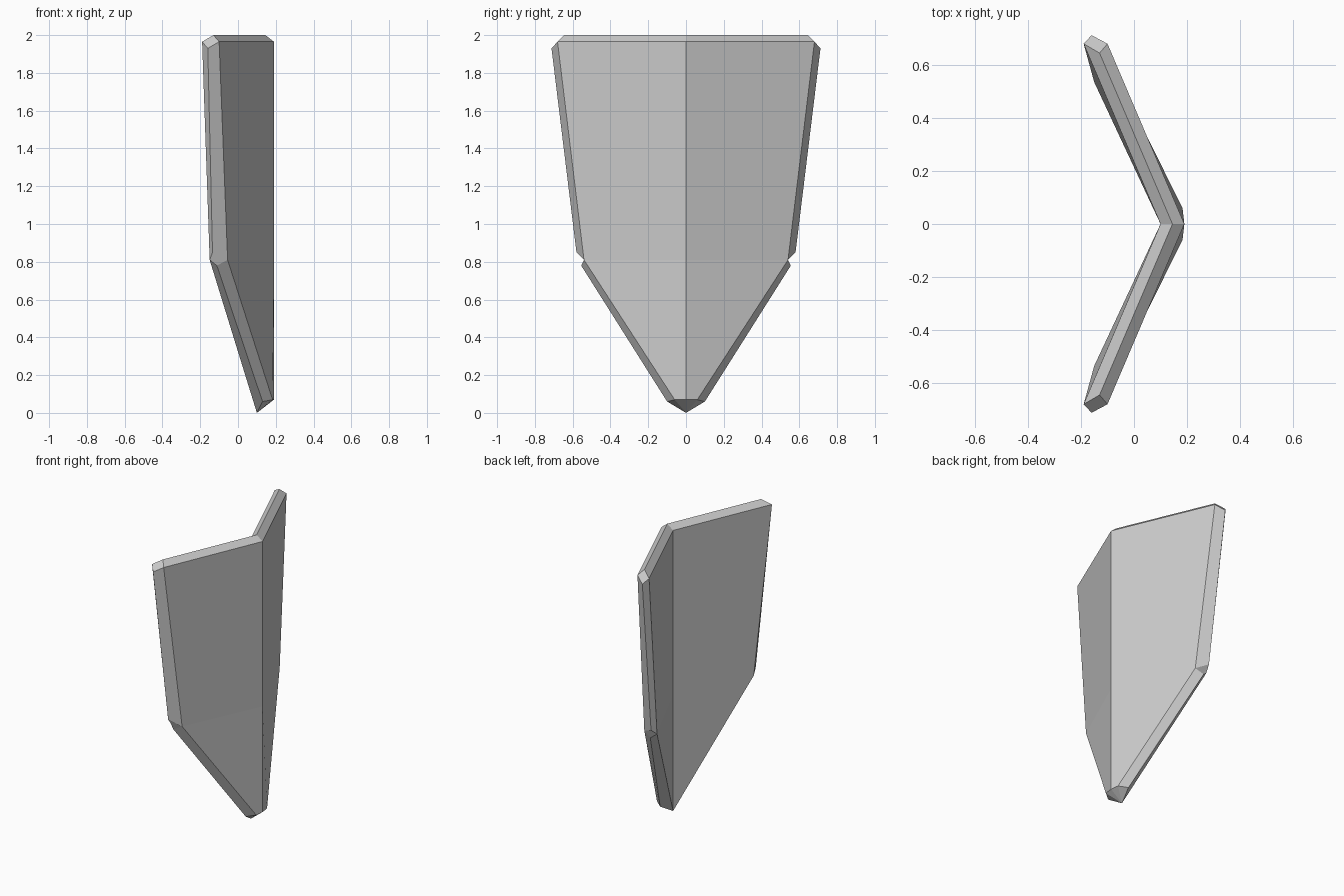
import bpy, bmesh

if "Cube" in bpy.data.objects:
    bpy.data.objects.remove(bpy.data.objects["Cube"])

# Key points of one half: outer face, inner face and the raised rim ridge
P = {
    "out_top": (0.19, 0, 1.965), "out_corner": (-0.10, 0.68, 1.965),
    "out_fold": (0.19, 0, 0.81), "out_waist": (-0.055, 0.54, 0.81),
    "out_toe": (0.183, 0.06, 0.07), "out_tip": (0.19, 0, 0.07),
    "in_top": (0.10, 0, 1.965), "in_corner": (-0.19, 0.68, 1.965),
    "in_fold": (0.10, 0, 0.81), "in_waist": (-0.15, 0.535, 0.81),
    "in_tip": (0.10, 0, 0),
    "rim_top": (0.145, 0, 2), "rim_corner": (-0.13, 0.645, 2),
    "rim_side": (-0.16, 0.712, 1.93), "rim_waist": (-0.135, 0.58, 0.85),
    "rim_lower": (-0.112, 0.555, 0.78), "rim_toe": (0.13, 0.10, 0.06),
}

FACES = [
    # outer and inner plates
    "out_top out_corner out_waist out_fold", "out_fold out_waist out_toe out_tip",
    "in_top in_fold in_waist in_corner", "in_fold in_tip in_waist",
    # top rim
    "out_top rim_top rim_corner out_corner", "rim_top in_top in_corner rim_corner",
    # bevelled top corner and side rim
    "out_corner rim_corner in_corner rim_side",
    "out_corner rim_side rim_waist out_waist", "in_corner in_waist rim_waist rim_side",
    # bevelled waist corner and lower rim
    "out_waist rim_waist in_waist rim_lower",
    "out_waist rim_lower rim_toe out_toe", "in_waist in_tip rim_toe rim_lower",
    # bottom tip
    "out_tip out_toe in_tip", "out_toe rim_toe in_tip",
]

# Folded shield plate, both halves welded along the fold
bm = bmesh.new()
for side in (1, -1):
    v = {k: bm.verts.new((x, y * side, z)) for k, (x, y, z) in P.items()}
    for f in FACES:
        bm.faces.new([v[k] for k in f.split()])
bmesh.ops.remove_doubles(bm, verts=bm.verts, dist=0.0005)
bmesh.ops.recalc_face_normals(bm, faces=bm.faces)

mesh = bpy.data.meshes.new("shield_plate")
bm.to_mesh(mesh)
bm.free()
bpy.context.collection.objects.link(bpy.data.objects.new("shield_plate", mesh))
